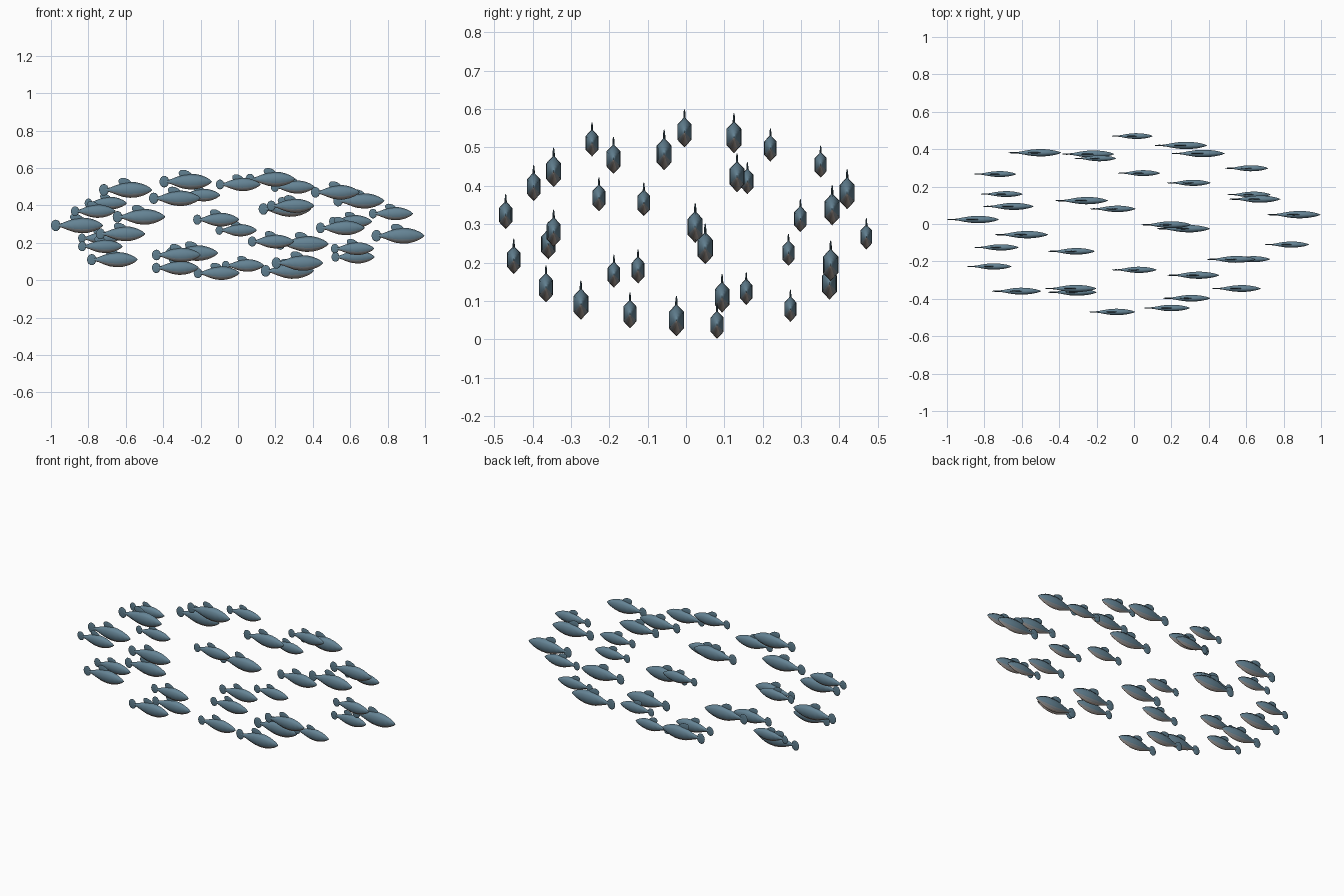
import bpy, bmesh, math
from mathutils import Matrix, Vector

default_cube = bpy.data.objects.get("Cube")
if default_cube:
    bpy.data.objects.remove(default_cube, do_unlink=True)


def make_material(name, colour):
    material = bpy.data.materials.new(name)
    material.use_nodes = True
    material.diffuse_color = colour
    shader = next(n for n in material.node_tree.nodes if n.type == 'BSDF_PRINCIPLED')
    shader.inputs["Base Color"].default_value = colour
    shader.inputs["Roughness"].default_value = 0.7
    return material


slate_blue = make_material("slate blue", (0.13, 0.23, 0.30, 1))
grey_side = make_material("grey lower side", (0.24, 0.265, 0.285, 1))
pale_belly = make_material("pale taupe belly", (0.43, 0.365, 0.325, 1))
fin_blue = make_material("fin blue", (0.115, 0.21, 0.275, 1))


def finish_part(bm, name, materials):
    """Turn a bmesh into a smooth shaded mesh that every fish shares."""
    bmesh.ops.recalc_face_normals(bm, faces=bm.faces)
    mesh = bpy.data.meshes.new(name)
    bm.to_mesh(mesh)
    bm.free()
    for material in materials:
        mesh.materials.append(material)
    part = bpy.data.objects.new(name, mesh)
    bpy.context.collection.objects.link(part)
    bpy.ops.object.select_all(action='DESELECT')
    part.select_set(True)
    bpy.context.view_layer.objects.active = part
    bpy.ops.object.shade_smooth_by_angle(angle=math.radians(100))
    bpy.data.objects.remove(part)
    return mesh


def body_mesh():
    """Hexagonal spindle from the tail root to the nose, unit length."""
    corners = [Vector((math.cos(a), math.sin(a)))
               for a in (math.radians(90 + 60 * i) for i in range(6))]
    # Split the two lower sides so that the belly strip has its own faces
    corners.insert(4, (corners[3] + corners[4]) / 2)
    corners.insert(3, (corners[2] + corners[3]) / 2)
    # Tone of each side, from the back round under the belly
    tones = [0, 0, 1, 2, 2, 1, 0, 0]
    profile = [(0.10, 0.16), (0.15, 0.19), (0.23, 0.34), (0.33, 0.61),
               (0.45, 0.88), (0.58, 1.0), (0.70, 0.96), (0.81, 0.78),
               (0.90, 0.53), (0.96, 0.29), (1.0, 0.04)]
    bm = bmesh.new()
    rings = [[bm.verts.new((x, c.x * r * 0.081, c.y * r * 0.15)) for c in corners]
             for x, r in profile]
    count = len(corners)
    for back, front in zip(rings, rings[1:]):
        for i, tone in enumerate(tones):
            j = (i + 1) % count
            face = bm.faces.new((back[i], back[j], front[j], front[i]))
            face.material_index = tone
    bm.faces.new(rings[0])
    bm.faces.new(rings[-1])
    return finish_part(bm, "body", [slate_blue, grey_side, pale_belly])


def fin_mesh(name, centre, radii, lean):
    """Flat rounded fin, leaning back by the given slope."""
    bm = bmesh.new()
    bmesh.ops.create_uvsphere(bm, u_segments=12, v_segments=8, radius=1)
    shear = Matrix.Identity(4)
    shear[0][2] = -lean
    bm.transform(Matrix.Translation(centre) @ shear @ Matrix.Diagonal((*radii, 1)))
    return finish_part(bm, name, [fin_blue])


parts = {
    "body": body_mesh(),
    "tail_fin": fin_mesh("tail_fin", (0.092, 0, 0), (0.092, 0.014, 0.11), 0),
    "dorsal_fin": fin_mesh("dorsal_fin", (0.50, 0, 0.128), (0.125, 0.012, 0.098), 0.5),
}

# Each fish: tail x, y, z and length, in thousandths
school = [
    (-120, 470, 267, 220), (110, 420, 381, 280), (200, 377, 194, 284), (-670, 381, 339, 280),
    (-385, 374, 145, 278), (-320, 351, 455, 225), (-855, 267, 225, 225), (-86, 272, 79, 225),
    (487, 298, 314, 230), (176, 220, 498, 233), (-820, 160, 412, 225), (500, 157, 124, 230),
    (510, 133, 424, 272), (-420, 125, 527, 280), (-807, 94, 110, 270), (-237, 81, 38, 245),
    (714, 50, 238, 282), (-1000, 24, 293, 278), (40, -4, 540, 265), (122, -25, 50, 283),
    (-743, -57, 483, 283), (700, -110, 356, 235), (-855, -125, 181, 238), (-460, -146, 66, 250),
    (390, -189, 470, 260), (497, -188, 169, 230), (-118, -245, 512, 238), (180, -274, 92, 275),
    (-893, -227, 369, 238), (417, -345, 280, 260), (-760, -359, 248, 263), (-476, -345, 438, 275),
    (-460, -365, 135, 260), (155, -397, 398, 252), (53, -449, 207, 246), (-240, -470, 324, 245),
]

for number, values in enumerate(school, 1):
    x, y, z, length = (v / 1000 for v in values)
    body = None
    for part_name, mesh in parts.items():
        part = bpy.data.objects.new(f"{part_name}_{number}", mesh)
        bpy.context.collection.objects.link(part)
        if body is None:
            body = part
            body.location = (x, y, z)
            body.scale = (length, length, length)
        else:
            part.parent = body
